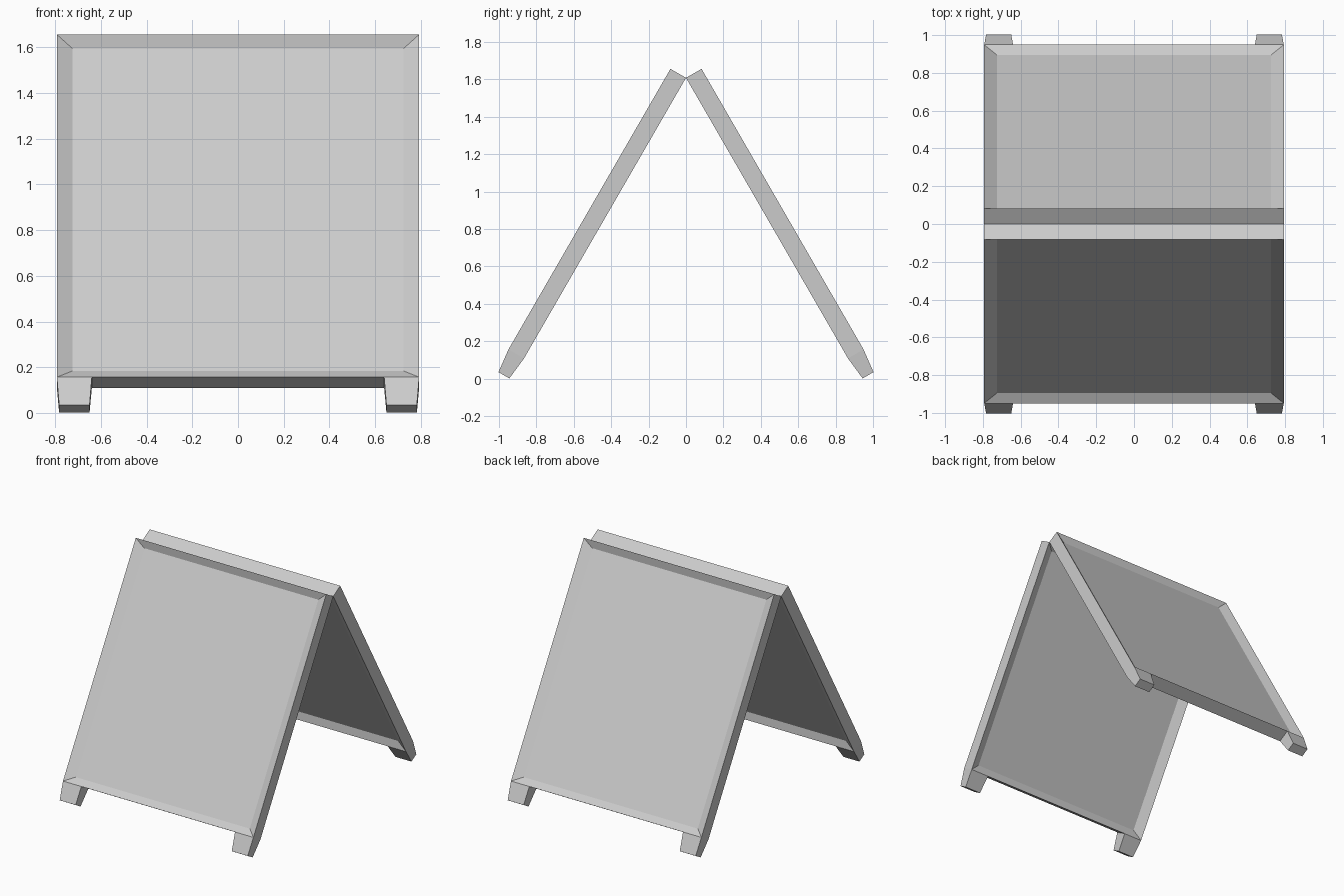
import bpy, bmesh, math
from mathutils import Vector, Matrix

if "Cube" in bpy.data.objects:
    bpy.data.objects.remove(bpy.data.objects["Cube"])

W, L, T = 0.793, 1.732, 0.096      # half width, board length, thickness
FOOT, FOOT_IN = 0.132, 0.64        # foot length, inner edge of foot
TILT, HINGE_Z = math.radians(30), 1.6085


def build_board_mesh():
    bm = bmesh.new()
    # Slab hanging down from the hinge edge at the local origin
    bmesh.ops.create_cube(bm, size=1, matrix=Matrix.Translation((0, T / 2, -L / 2))
                          @ Matrix.Diagonal((2 * W, T, L, 1)))
    bm.normal_update()

    # Recessed panels on both faces, leaving the frame around them
    for face in [f for f in bm.faces if abs(f.normal.y) > 0.9]:
        bmesh.ops.inset_region(bm, faces=[face], thickness=0.072)
        push = face.normal * -0.034
        for v in face.verts:
            v.co.x *= (W - 0.068) / abs(v.co.x)
            v.co += push

    # Split the bottom face and pull out a tapered foot at each end
    for x in (-FOOT_IN, FOOT_IN):
        bm.normal_update()
        bottom = [f for f in bm.faces if f.normal.z < -0.9
                  and f.calc_center_median().z < -L + 0.001]
        edges = {e for f in bottom for e in f.edges}
        verts = {v for f in bottom for v in f.verts}
        bmesh.ops.bisect_plane(bm, geom=[*bottom, *edges, *verts],
                               plane_co=(x, 0, 0), plane_no=(1, 0, 0))
    bm.normal_update()
    ends = [f for f in bm.faces if f.calc_center_median().z < -L + 0.001
            and abs(f.calc_center_median().x) > FOOT_IN]
    for face in ends:
        face = bmesh.ops.extrude_discrete_faces(bm, faces=[face])["faces"][0]
        c = face.calc_center_median()
        for v in face.verts:
            d = v.co - c
            v.co = c + Vector((d.x * 0.87, d.y * 0.70, -FOOT))

    bmesh.ops.recalc_face_normals(bm, faces=bm.faces)
    mesh = bpy.data.meshes.new("board")
    bm.to_mesh(mesh)
    bm.free()
    return mesh


# Two identical boards leaning against each other at the top
board = build_board_mesh()
for name, turn in (("back_board", 0), ("front_board", math.pi)):
    ob = bpy.data.objects.new(name, board)
    ob.location = (0, 0, HINGE_Z)
    ob.rotation_euler = (TILT, 0, turn)
    bpy.context.collection.objects.link(ob)
